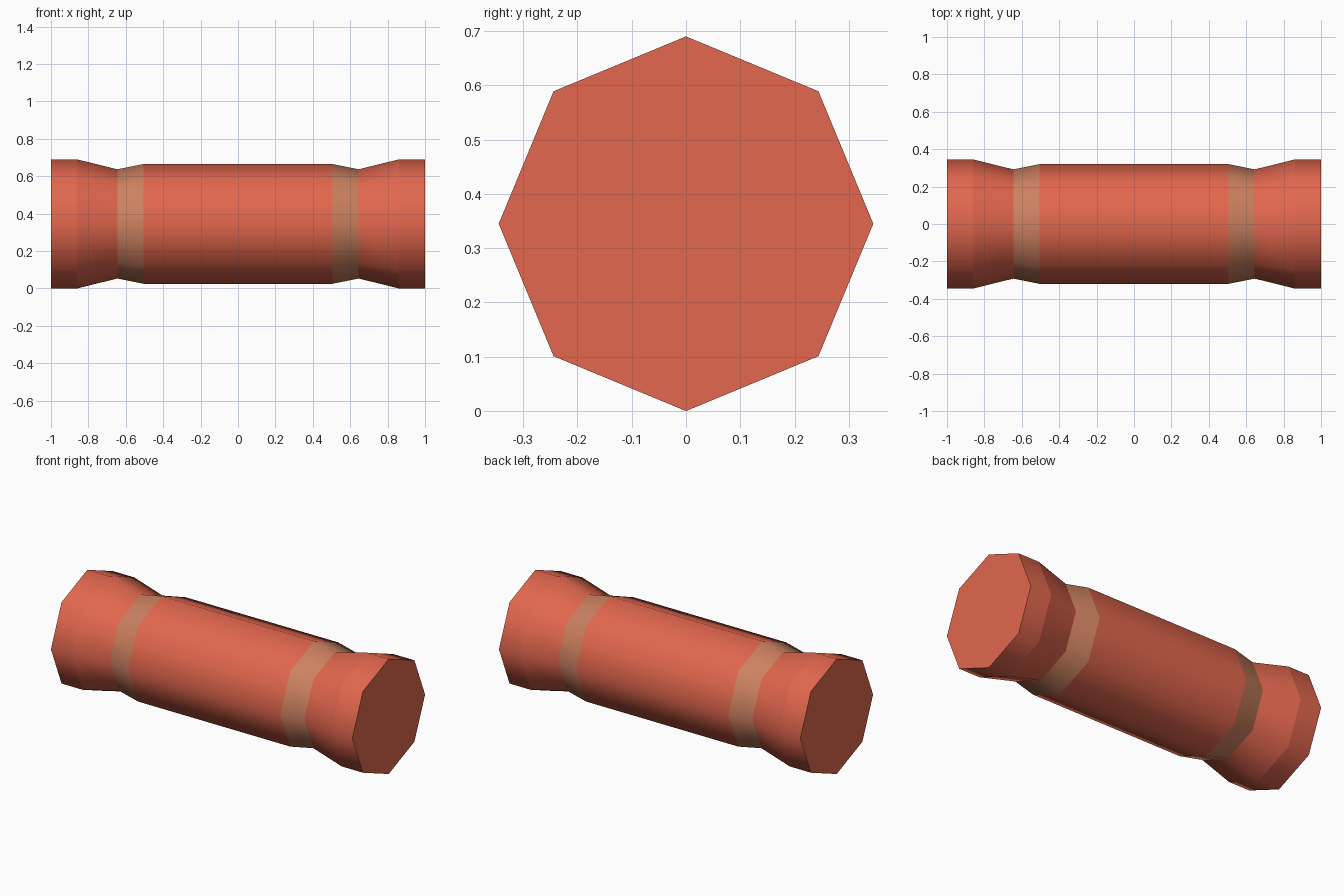
import bpy, bmesh, math

if "Cube" in bpy.data.objects:
    bpy.data.objects.remove(bpy.data.objects["Cube"])

SIDES = 8
CENTRE_Z = 0.345
# (x, radius) along the axis: flared end, neck, body, neck, flared end
HALF = [(1.0, 0.345), (0.86, 0.345), (0.645, 0.292), (0.505, 0.32)]
PROFILE = [(-x, r) for x, r in HALF] + HALF[::-1]


def material(name, colour):
    m = bpy.data.materials.new(name)
    m.diffuse_color = (*colour, 1.0)
    m.use_nodes = True
    m.node_tree.nodes["Principled BSDF"].inputs["Base Color"].default_value = m.diffuse_color
    return m


red = material("terracotta red", (0.76, 0.135, 0.075))
tan = material("tan band", (0.61, 0.22, 0.118))

bm = bmesh.new()
rings = []
for x, r in PROFILE:
    ring = []
    for i in range(SIDES):
        a = 2 * math.pi * i / SIDES
        ring.append(bm.verts.new((x, r * math.cos(a), CENTRE_Z + r * math.sin(a))))
    rings.append(ring)

# Side faces, smooth around the axis; the neck bands are tan
for k, (a, b) in enumerate(zip(rings, rings[1:])):
    for i in range(SIDES):
        j = (i + 1) % SIDES
        f = bm.faces.new((a[i], a[j], b[j], b[i]))
        f.smooth = True
        f.material_index = 1 if k in (2, 4) else 0

# Flat end caps
bm.faces.new(rings[0])
bm.faces.new(rings[-1])
bmesh.ops.recalc_face_normals(bm, faces=bm.faces)

# Keep the ring edges crisp
for e in bm.edges:
    if abs(e.verts[0].co.x - e.verts[1].co.x) < 1e-5:
        e.smooth = False

mesh = bpy.data.meshes.new("flared_tube")
bm.to_mesh(mesh)
bm.free()
mesh.materials.append(red)
mesh.materials.append(tan)
tube = bpy.data.objects.new("flared_tube", mesh)
bpy.context.collection.objects.link(tube)
